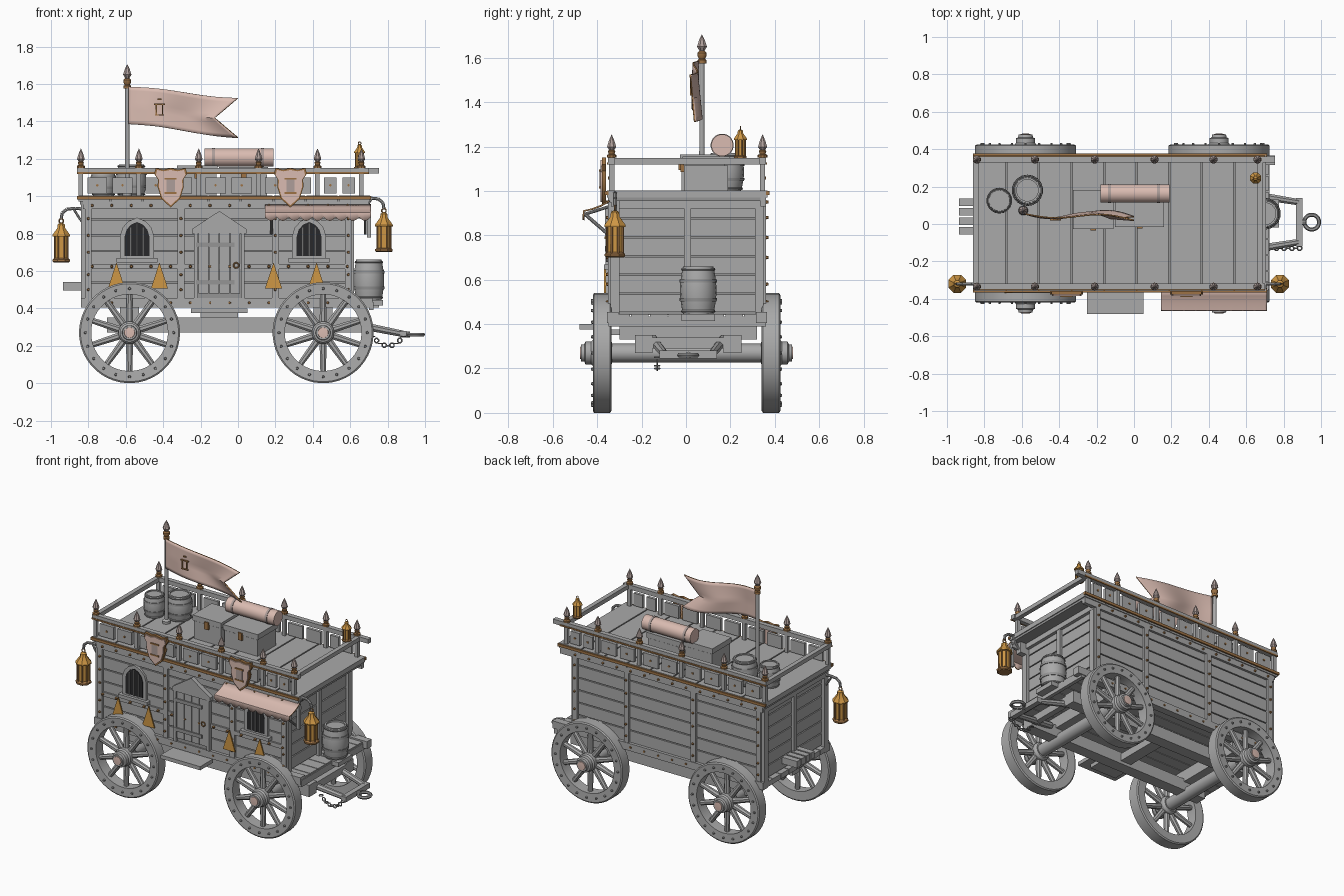
import bpy, bmesh, math
from mathutils import Vector, Matrix

if "Cube" in bpy.data.objects:
    bpy.data.objects.remove(bpy.data.objects["Cube"])

# ---- flat colours ----
COLS = {'wood': (.40, .40, .40), 'dark_gap': (.022, .022, .024), 'cloth': (.70, .50, .44),
        'brass': (.62, .31, .06), 'aged_brass': (.34, .17, .06), 'finial_metal': (.42, .34, .32),
        'iron': (.30, .30, .30)}
MATS = []
for n, c in COLS.items():
    m = bpy.data.materials.new(n)
    m.diffuse_color = (*c, 1)
    m.use_nodes = True
    m.node_tree.nodes["Principled BSDF"].inputs["Base Color"].default_value = m.diffuse_color
    MATS.append(m)
WOOD, DARK, CLOTH, BRASS, AGED, FIN, IRON = range(7)


class Part:
    """Collects simple solids into one named mesh."""
    def __init__(self, name):
        self.name, self.bm = name, bmesh.new()

    def face(self, vs, mat):
        self.bm.faces.new(vs).material_index = mat

    def box(self, x0, x1, y0, y1, z0, z1, mat=WOOD):
        M = Matrix.Translation(((x0+x1)/2, (y0+y1)/2, (z0+z1)/2)) @ Matrix.Diagonal((x1-x0, y1-y0, z1-z0, 1))
        r = bmesh.ops.create_cube(self.bm, size=1, matrix=M)
        for f in {f for v in r['verts'] for f in v.link_faces}:
            f.material_index = mat

    def lathe(self, prof, M=Matrix(), n=12, mat=WOOD, closed=False):
        rings = [[self.bm.verts.new(M @ Vector((max(r, .0004)*math.cos(a), max(r, .0004)*math.sin(a), h)))
                  for a in (2*math.pi*(i+.5)/n for i in range(n))] for r, h in prof]
        for k in range(len(rings) if closed else len(rings)-1):
            a, b = rings[k], rings[(k+1) % len(rings)]
            for i in range(n):
                j = (i+1) % n
                self.face((a[i], a[j], b[j], b[i]), mat)
        if not closed:
            self.face(rings[0][::-1], mat)
            self.face(rings[-1], mat)

    def cyl(self, p, q, r, r2=None, n=10, mat=WOOD):
        p, q = Vector(p), Vector(q)
        d = q-p
        M = Matrix.Translation(p) @ d.to_track_quat('Z', 'Y').to_matrix().to_4x4()
        self.lathe([(r, 0), (r if r2 is None else r2, d.length)], M, n, mat)

    def tube(self, pts, r, mat=WOOD):
        for p, q in zip(pts, pts[1:]):
            self.cyl(p, q, r, mat=mat, n=8)

    def ring(self, c, R, r, axis=(0, 0, 1), mat=IRON, n=16):
        M = Matrix.Translation(c) @ Vector(axis).to_track_quat('Z', 'Y').to_matrix().to_4x4()
        self.lathe([(R+r*math.cos(a*math.pi/3), r*math.sin(a*math.pi/3)) for a in range(6)], M, n, mat, True)

    def prism(self, pts, y0, y1, mat=WOOD):
        a = [self.bm.verts.new((x, y0, z)) for x, z in pts]
        b = [self.bm.verts.new((x, y1, z)) for x, z in pts]
        self.face(a, mat)
        self.face(b[::-1], mat)
        for i in range(len(pts)):
            j = (i+1) % len(pts)
            self.face((a[j], a[i], b[i], b[j]), mat)

    def grid(self, fn, us, vs, mat=CLOTH):
        g = [[self.bm.verts.new(fn(u, v)) for v in vs] for u in us]
        for i in range(len(us)-1):
            for j in range(len(vs)-1):
                self.face((g[i][j], g[i+1][j], g[i+1][j+1], g[i][j+1]), mat)

    def done(self):
        bmesh.ops.recalc_face_normals(self.bm, faces=self.bm.faces)
        me = bpy.data.meshes.new(self.name)
        self.bm.to_mesh(me)
        self.bm.free()
        for m in MATS:
            me.materials.append(m)
        ob = bpy.data.objects.new(self.name, me)
        bpy.context.collection.objects.link(ob)
        return ob


def T(x, y, z):
    return Matrix.Translation((x, y, z))


POSTS = (-.80, -.305, .20, .59)
F, B = -.335, .345            # front and back wall planes
SIDES = ((F, -1), (B, 1))

# ---- plank walls over a dark core ----
p = Part('plank_walls')
p.box(-.80, .585, F+.012, B-.012, .44, .97, IRON)
for i in range(6):
    z0, z1 = .455+i*.085, .455+i*.085+.078
    p.box(-.81, .595, F, F+.02, z0, z1)
    p.box(-.81, .595, B-.02, B, z0, z1)
    p.box(-.815, -.79, F+.01, B-.01, z0, z1)
    p.box(.58, .60, F+.01, B-.01, z0, z1)
p.done()

# ---- timber frame ----
p = Part('timber_frame')
for y, s in SIDES:
    o = sorted((y-s*.01, y+s*.016))
    for x in POSTS:
        p.box(x-.018, x+.018, *o, .41, .97)
    p.box(-.84, .72 if s < 0 else .755, *sorted((y-s*.03, y+s*.02)), .405, .455)
    p.box(-.83, .70, *o, .93, .97)
    for x in (-.825, .605):
        p.box(x-.015, x+.015, *sorted((y-s*.035, y+s*.005)), .42, .97)
p.box(-.81, .60, F-.012, F+.01, .61, .638)
for x in (-.822, .607):
    p.box(x-.012, x+.012, -.008, .022, .42, .97)
    p.box(x-.015, x+.015, F, B, .92, .97)
p.done()

# ---- floor, end platform, steps ----
p = Part('floor_and_steps')
for i in range(8):
    y = F+.085*i
    p.box(-.84, .72, y+.002, y+.082, .41, .445)
p.box(.70, .775, -.02, .13, .415, .445)
p.box(.70, .725, F-.015, B+.015, .39, .435)
p.box(-.25, .05, -.48, -.34, .375, .40)
p.box(-.20, .0, -.42, -.30, .35, .375)
for i in range(4):
    p.box(-.935, -.82, -.055+i*.05, -.015+i*.05, .495, .54)
p.done()

# ---- undercarriage ----
p = Part('undercarriage')
for y in (-.19, .21):
    p.box(-.70, .70, y-.04, y+.04, .27, .35)
for x in (-.58, .455):
    p.cyl((x, -.40, .27), (x, .40, .27), .042, n=14)
    p.box(x-.05, x+.05, -.30, .32, .33, .41)
p.box(-.1, -.02, -.23, .25, .29, .34)
p.done()

# ---- drawbar, hitch ring and chain ----
p = Part('drawbar')
for s in (-1, 1):
    p.cyl((.55, .01+s*.16, .33), (.89, .01+s*.105, .262), .024, .018, n=8)
p.box(.865, .90, -.12, .14, .245, .28)
p.box(.66, .70, -.20, .22, .29, .34)
p.cyl((.88, .01, .26), (.92, .01, .26), .016)
p.ring((.95, .01, .26), .04, .011)
for i in range(9):
    t = i/8
    p.ring((.72+.165*t, -.13, .25-.2*t*(1-t)), .012, .004, (0, i % 2, 1-i % 2), n=8)
p.done()

# ---- wheels ----
p = Part('wheel')
RY = Matrix.Rotation(math.pi/2, 4, 'X')   # lathe axis toward -y
p.lathe([(.205, -.038), (.262, -.042), (.27, -.036), (.27, .036), (.262, .042), (.205, .038)], RY, 48, WOOD, True)
for i in range(10):
    a = 2*math.pi*(i+.5)/10
    c, s = math.cos(a), math.sin(a)
    p.cyl((.04*c, 0, .04*s), (.215*c, 0, .215*s), .021, .016, 8)
for i in range(20):
    a = 2*math.pi*i/20
    x, z = .236*math.cos(a), .236*math.sin(a)
    p.cyl((x, -.035, z), (x, -.05, z), .009, .006, 6, IRON)
p.lathe([(.05, -.045), (.06, -.03), (.06, .04), (.052, .05), (.052, .075), (.04, .08), (.038, .095)], RY, 20)
p.lathe([(.03, .09), (.028, .099), (.012, .10)], RY, 16, CLOTH)
wheel = p.done()
for k, (x, y) in enumerate(((-.58, -.378), (.455, -.378), (-.58, .383), (.455, .383))):
    ob = wheel if k == 0 else bpy.data.objects.new('wheel_%d' % k, wheel.data)
    if k:
        bpy.context.collection.objects.link(ob)
    ob.location = (x, y, .27)
    ob.rotation_euler.z = math.pi if y > 0 else 0

# ---- roof deck ----
p = Part('roof_deck')
p.box(-.845, .70, F-.01, B+.01, .955, .985, IRON)
for i in range(9):
    x = -.855+i*.174
    p.box(x+.003, x+.169, F-.022, B+.022, .97, 1.003)
for y, s in SIDES:
    p.box(-.86, .71, *sorted((y+s*.015, y+s*.032)), .982, 1.0, AGED)
p.done()

# ---- roof railing with finials ----
p = Part('roof_railing')
RX = (-.84, -.53, -.21, .11, .425, .66)
for y, s in SIDES:
    p.box(-.86, .70 if s < 0 else .755, y-.016, y+.016, 1.12, 1.15)
    p.box(-.86, .70, *sorted((y+s*.012, y+s*.02)), 1.118, 1.128, AGED)
    for x in RX:
        p.box(x-.012, x+.012, y-.012, y+.012, .99, 1.15)
        M = T(x, y, 1.15)
        p.lathe([(.022, 0), (.022, .012), (.013, .016), (.017, .03), (.012, .034)], M, 10, AGED)
        p.lathe([(.012, .034), (.022, .048), (.014, .075), (0, .105)], M, 8, FIN)
    for a, b in zip(RX, RX[1:]):
        w = (b-a-.10)/2
        for x in (a+.035, b-.035-w):
            p.box(x, x+w, y-.01, y+.01, 1.015, 1.10)
            p.cyl((x+w/2, y+s*.008, 1.058), (x+w/2, y+s*.016, 1.058), .007, n=6, mat=AGED)
for x in (-.845, .675):
    p.box(x-.015, x+.015, F, B, 1.12, 1.148)
p.done()

# ---- brass studs on sills, rails and posts ----
p = Part('brass_studs')
for y, s in SIDES:
    rows = [(-.78+i*.105, z) for i in range(14) for z in ((.43, .95, .624) if s < 0 else (.43, .95))]
    rows += [(x, z) for x in POSTS for z in (.50, .58, .70, .79, .88)]
    for x, z in rows:
        p.cyl((x, y+s*.008, z), (x, y+s*.026, z), .010, .006, 6, AGED)
p.done()


# ---- barred pointed windows ----
def arch(cx, w, z0, zs, zt):
    k = [(w, z0), (w, zs), (w*.85, zs+(zt-zs)*.45), (w*.5, zs+(zt-zs)*.8), (0, zt)]
    return [(cx+x, z) for x, z in k] + [(cx-x, z) for x, z in k[-2::-1]]


p = Part('windows')
for x in (-.54, .38):
    p.prism(arch(x, .09, .66, .79, .885), F-.015, F+.01)
    p.prism(arch(x, .066, .68, .785, .862), F-.018, F, DARK)
    for d in (-.033, 0, .033):
        p.cyl((x+d, F-.02, .68), (x+d, F-.02, .855-abs(d)*.7), .0045, n=6, mat=IRON)
    p.box(x-.11, x+.11, F-.035, F, .645, .668)
p.done()

# ---- plank door with gable ----
p = Part('door')
p.prism([(-.245, .80), (.045, .80), (.045, .825), (-.1, .92), (-.245, .825)], F-.03, F)
p.box(-.235, .035, F-.012, F, .455, .81, IRON)
for x in (-.235, .015):
    p.box(x, x+.02, F-.028, F, .455, .81)
for i in range(4):
    p.box(-.212+i*.057, -.159+i*.057, F-.022, F, .48, .80)
for z in (.54, .74):
    p.box(-.225, -.02, F-.03, F, z-.012, z+.012, IRON)
p.ring((-.01, F-.028, .63), .014, .004, (0, 1, 0), AGED, 10)
p.done()

# ---- hanging brass pennants ----
p = Part('pennants')
for x in (-.65, -.42, .19, .42):
    p.prism([(x-.046, .505), (x+.046, .505), (x, .645)], F-.034, F-.026, BRASS)
p.done()

# ---- shields on the railing ----
p = Part('shields')
for x in (-.36, .28):
    for k, y, m in ((1, -.378, AGED), (.9, -.385, CLOTH)):
        h = [(0, .94), (.05, .985), (.07, 1.05), (.068, 1.09), (.088, 1.12), (.08, 1.15), (.04, 1.142), (0, 1.15)]
        h = [(a*k, 1.05+(z-1.05)*k) for a, z in h]
        p.prism([(x+a, z) for a, z in h] + [(x-a, z) for a, z in h[-2:0:-1]], y, -.36, m)
    p.box(x-.022, x+.022, -.389, -.38, 1.02, 1.09, FIN)
    p.box(x-.032, x+.032, -.391, -.38, 1.088, 1.097, AGED)
    p.box(x-.032, x+.032, -.391, -.38, 1.012, 1.021, AGED)
p.done()


def cloth_solid(ob):
    m = ob.modifiers.new('thickness', 'SOLIDIFY')
    m.thickness, m.offset, m.material_offset_rim = .008, 0, AGED-CLOTH


# ---- scalloped awning and struts ----
def awn(u, v):
    x = .145+.565*u
    sc = .02*abs(math.sin(u*math.pi*9))
    if v <= 1:
        return (x, -.345-.115*v, .955-.045*v-.008*math.sin(v*math.pi))
    return (x, -.462, .91-(v-1)*(.022+sc))


p = Part('awning')
p.grid(awn, [i/72 for i in range(73)], (0, .33, .67, 1, 2))
cloth_solid(p.done())
p = Part('awning_struts')
for x in (.18, .68):
    p.cyl((x, -.345, .80), (x, -.455, .895), .008)
    p.cyl((x, -.345, .93), (x, -.455, .895), .007)
p.box(.69, .71, -.352, -.335, .78, .95)
p.box(.59, .71, -.345, -.325, .91, .93)
p.done()


# ---- lanterns ----
def lantern(p, x, y, z, k=1):
    M = T(x, y, z) @ Matrix.Scale(k, 4)
    p.lathe([(.042, 0), (.05, .006), (.05, .016), (.038, .024)], M, 8, AGED)
    p.lathe([(.035, .02), (.037, .14)], M, 8, BRASS)
    for i in range(8):
        a = math.pi*(i+.5)/4
        c, s = .038*math.cos(a), .038*math.sin(a)
        p.cyl(M @ Vector((c, s, .02)), M @ Vector((c, s, .14)), .005*k, n=6, mat=AGED)
    p.lathe([(.052, .138), (.052, .146), (.022, .185), (.02, .205), (.008, .212)], M, 8, BRASS)
    p.ring(M @ Vector((0, 0, .222)), .012*k, .004*k, (0, 1, 0), AGED, 10)


p = Part('lanterns')
lantern(p, -.945, -.32, .645)
lantern(p, .78, -.32, .70)
lantern(p, .65, .245, 1.145, .62)
p.done()
p = Part('lantern_brackets')
for x, s, z in ((-.82, -1, .645), (.655, 1, .70)):
    d = [(0, .285), (.05, .29), (.095, .285), (.12, .265), (.125, .235)]
    p.tube([(x+s*a, -.32, z+b) for a, b in d], .009)
    p.tube([(x, -.32, z+.2), (x+s*.03, -.32, z+.24), (x+s*.06, -.32, z+.288)], .007)
p.box(-.835, -.81, -.34, -.30, .82, .95)
p.box(.62, .665, -.34, -.30, .88, .995)
p.done()


# ---- barrels ----
def barrel(name, x, y, z, r, h):
    p = Part(name)
    f = lambda t: r*(.80+.16*math.sin(math.pi*t))
    p.lathe([(f(0)*.85, .03*h), (f(0)*.88, 0)] + [(f(t/6), h*t/6) for t in range(7)] +
            [(f(1)*.85, h), (f(1)*.85, h*.95)], T(x, y, z), 18)
    for t in (.06, .3, .7, .94):
        p.lathe([(f(t-.04)*1.05, h*(t-.04)), (f(t+.04)*1.05, h*(t+.04))], T(x, y, z), 18, IRON) if .1 < t < .9 else \
            p.ring((x, y, z+h*t), f(t), r*.07, mat=IRON, n=18)
    p.done()


barrel('platform_barrel', .70, .055, .445, .086, .215)
barrel('roof_barrel_small', -.72, .125, 1.0, .07, .15)
barrel('roof_barrel_large', -.57, .18, 1.0, .085, .17)

# ---- roof crates and bedroll ----
p = Part('crates')
for x0, x1, y0, y1, z in ((-.32, -.115, -.02, .175, 1.165), (-.095, .155, -.01, .19, 1.155)):
    p.box(x0, x1, y0, y1, 1.0, z-.04)
    p.box(x0-.006, x1+.006, y0-.006, y1+.006, z-.036, z)
    c = (x0+x1)/2
    p.box(c-.015, c+.015, y0-.014, y0, z-.07, z-.02, AGED)
p.done()
p = Part('bedroll')
p.cyl((-.18, .163, 1.206), (.19, .163, 1.206), .049, n=24, mat=CLOTH)
for x in (-.13, .13):
    p.cyl((x-.008, .163, 1.206), (x+.008, .163, 1.206), .052, n=24, mat=FIN)
p.done()

# ---- flag pole and swallow-tailed flag ----
p = Part('flag_pole')
M = T(-.592, .072, 0)
p.lathe([(.026, 1.0), (.026, 1.02), (.013, 1.03), (.012, 1.6)], M, 12)
p.lathe([(.02, 1.575), (.02, 1.59), (.014, 1.595), (.022, 1.61), (.022, 1.622), (.014, 1.63)], M, 12, AGED)
p.lathe([(.012, 1.63), (.024, 1.65), (.014, 1.68), (0, 1.705)], M, 8, FIN)
p.done()


def flag(u, v):
    x = -.585+u*(.585-.125*(1-abs(2*v-1)))
    w = math.sin(2*math.pi*u*.97)
    return (x, .055-.03*u*u-.022*w+.03*(v-.5)*u*math.cos(4*u),
            1.585-.06*u+.006*w-(1-v)*(.20+.012*u))


p = Part('flag')
p.grid(flag, [i/32 for i in range(33)], [j/10 for j in range(11)])
cloth_solid(p.done())
p = Part('flag_emblem')
for a, b, c, d in ((-.445, -.395, 1.43, 1.436), (-.44, -.434, 1.43, 1.49), (-.406, -.40, 1.43, 1.49),
                   (-.45, -.39, 1.488, 1.495), (-.43, -.41, 1.515, 1.522)):
    p.box(a, b, .019, .028, c, d, AGED)
p.done()

# ---- smooth round parts, keep hard edges ----
for ob in bpy.data.objects:
    ob.select_set(not ob.name.startswith('wheel_'))
bpy.context.view_layer.objects.active = wheel
bpy.ops.object.shade_smooth_by_angle(angle=math.radians(32))
